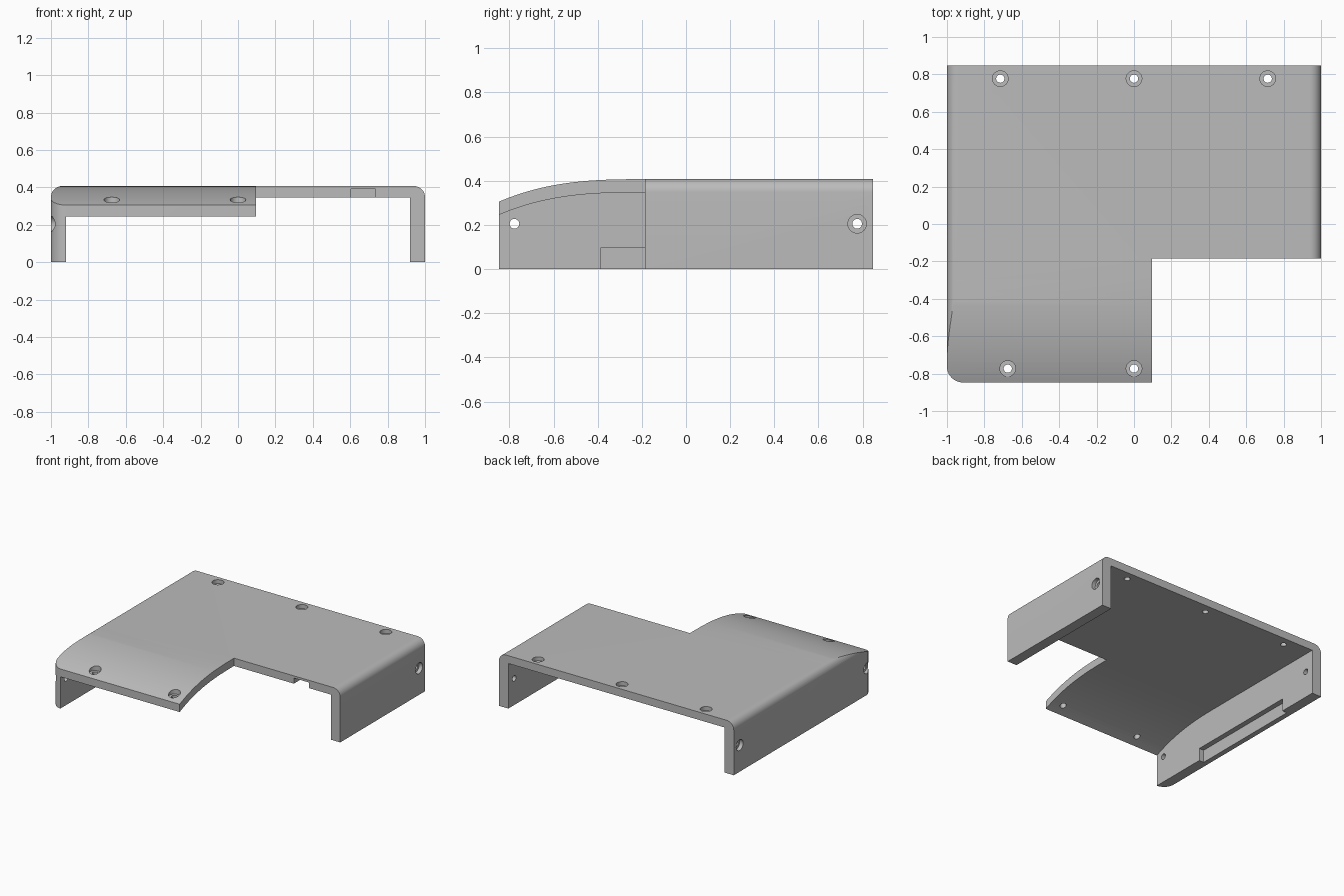
import bpy, bmesh, math
from mathutils import Vector

if "Cube" in bpy.data.objects:
    bpy.data.objects.remove(bpy.data.objects["Cube"], do_unlink=True)

grey = bpy.data.materials.new("mid grey")
grey.use_nodes = True
grey.diffuse_color = (0.5, 0.5, 0.5, 1)
grey.node_tree.nodes["Principled BSDF"].inputs["Base Color"].default_value = grey.diffuse_color

H, L, W = 0.407, 0.847, 1.0      # height, half length, half width
WALL, ROOF = 0.08, 0.06
STEP_X, STEP_Y = 0.096, -0.185   # inner corner of the missing front quarter


def prism(name, pts, axis, lo, hi):
    """Extrude a 2D outline along an axis; outline uses the other two axes in order."""
    bm = bmesh.new()
    rings = []
    for d in (lo, hi):
        ring = []
        for p in pts:
            co = list(p)
            co.insert(axis, d)
            ring.append(bm.verts.new(co))
        rings.append(ring)
    n = len(pts)
    bm.faces.new(rings[0])
    bm.faces.new(rings[1])
    for i in range(n):
        j = (i + 1) % n
        bm.faces.new((rings[0][i], rings[0][j], rings[1][j], rings[1][i]))
    bmesh.ops.recalc_face_normals(bm, faces=bm.faces)
    me = bpy.data.meshes.new(name)
    bm.to_mesh(me)
    bm.free()
    me.materials.append(grey)
    ob = bpy.data.objects.new(name, me)
    bpy.context.collection.objects.link(ob)
    return ob


def box(name, lo, hi):
    return prism(name, [(lo[0], lo[1]), (hi[0], lo[1]), (hi[0], hi[1]), (lo[0], hi[1])],
                 2, lo[2], hi[2])


def arc(cx, cy, r, start, end, steps=10):
    return [(cx + r * math.cos(math.radians(start + (end - start) * i / steps)),
             cy + r * math.sin(math.radians(start + (end - start) * i / steps)))
            for i in range(steps + 1)]


def cut(target, cutter, operation="DIFFERENCE"):
    cutter.hide_render = True
    mod = target.modifiers.new("cut", "BOOLEAN")
    mod.operation, mod.solver, mod.object = operation, "EXACT", cutter
    bpy.context.view_layer.objects.active = target
    bpy.ops.object.modifier_apply(modifier=mod.name)
    bpy.data.objects.remove(cutter, do_unlink=True)


def roof_curve(drop, start):
    """Front slope of the roof, falling in an easing curve toward the front."""
    pts = []
    for i in range(25):
        y = start + (STEP_Y - start) * i / 24
        t = (y + L) / (STEP_Y + L)
        pts.append((y, H - drop - 0.102 * (1 - t) ** 2.8))
    return pts


# Body: rounded cross-section running front to back
R = 0.06
section = [(-W, 0), (W, 0)] + arc(W - R, H - R, R, 0, 90) + arc(R - W, H - R, R, 90, 180)
shell = prism("cover_shell", section, 1, -L, L)

# Sloping front and stepped plan with one rounded front corner
side = roof_curve(0, -L - 0.002) + [(L + 0.1, H), (L + 0.1, -0.1), (-L - 0.002, -0.1)]
side = [(y, z + 0.05 if y > L else z) for y, z in side]
side.insert(25, (STEP_Y + 0.001, H + 0.05))
cut(shell, prism("slope_cutter", side, 0, -1.2, 1.2), "INTERSECT")
C = 0.085
plan = (arc(C - W, C - L, C, 180, 270) + [(STEP_X, -L), (STEP_X, STEP_Y), (1.1, STEP_Y),
        (1.1, 1), (-W, 1)])
cut(shell, prism("plan_cutter", plan, 2, -0.2, 0.6), "INTERSECT")

# Hollow underside, open at front and back
cavity = roof_curve(ROOF, -L - 0.002) + [(1, H - ROOF), (1, -0.1), (-L - 0.002, -0.1)]
cut(shell, prism("cavity_cutter", cavity, 0, WALL - W, W - WALL))

# Long slot inside the left-hand wall, and a small pocket under the roof edge
cut(shell, box("slot_cutter", (-0.96, -0.385, -0.1), (-0.9, 0.52, 0.097)))
cut(shell, box("pocket_cutter", (0.605, -0.3, 0.3), (0.735, -0.1, 0.39)))


def screw_hole(point, direction, depth=0.03):
    """Through hole with a wider recess for the screw head on the outside."""
    point, axis = Vector(point), Vector(direction)
    for radius, inner in ((0.022, 0.15), (0.042, depth)):
        ring = arc(0, 0, radius, 0, 360, 32)[:-1]
        tool = prism("hole_cutter", ring, 2, -inner, 0.1)
        tool.rotation_mode = "QUATERNION"
        tool.rotation_quaternion = axis.to_track_quat("Z", "Y")
        tool.location = point
        bpy.context.view_layer.update()
        cut(shell, tool)


# Screw holes in the roof and in the side walls
for x in (-0.715, 0, 0.715):
    screw_hole((x, 0.777, H), (0, 0, 1))
for x in (-0.675, 0):
    screw_hole((x, -0.773, 0.34), (0, 0, 1))
screw_hole((W, 0.775, 0.205), (1, 0, 0))
for y in (0.775, -0.777):
    screw_hole((-W, y, 0.205), (-1, 0, 0))

bpy.ops.object.select_all(action="DESELECT")
shell.select_set(True)
bpy.context.view_layer.objects.active = shell
bpy.ops.object.shade_smooth_by_angle(angle=math.radians(25))
